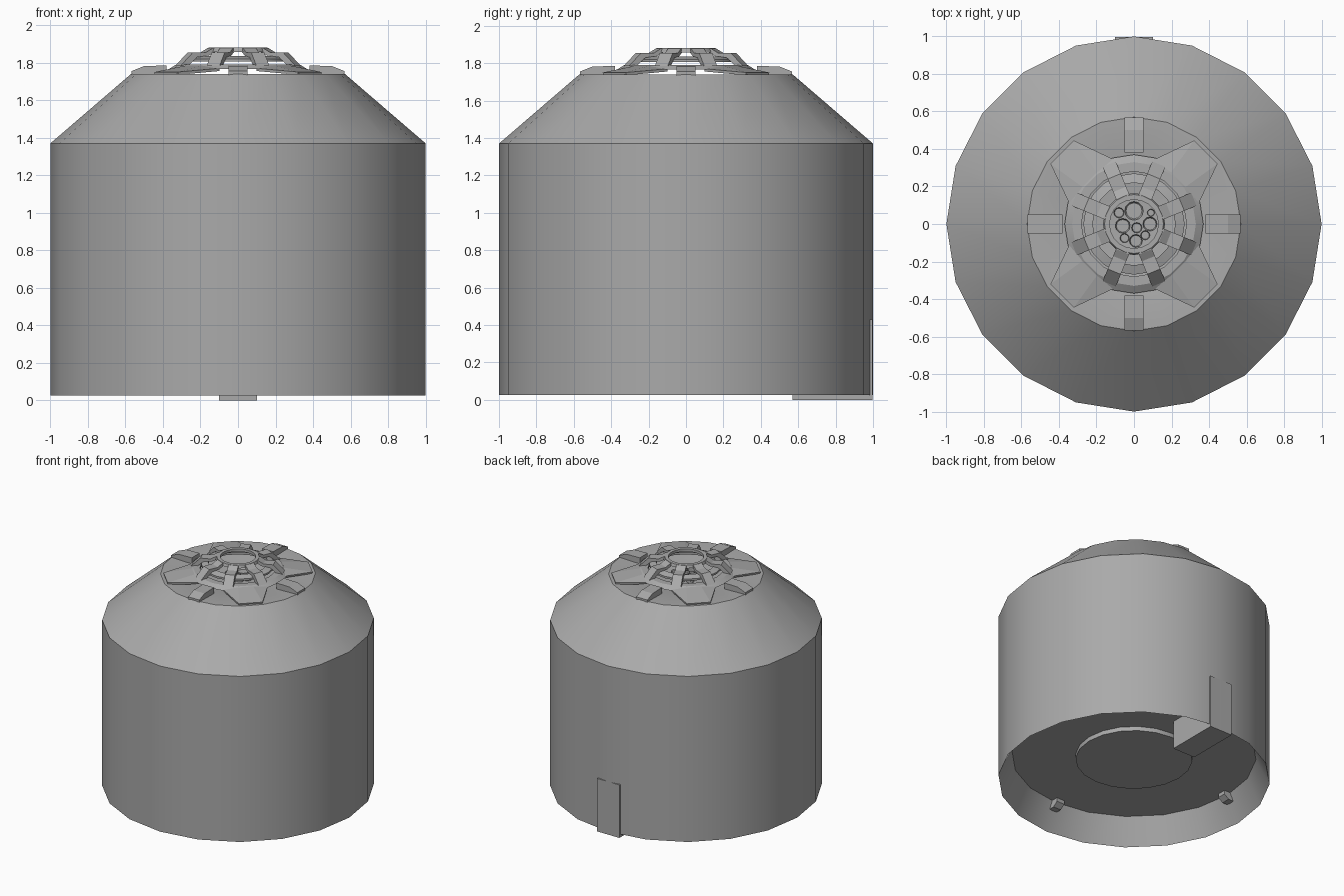
import bpy, bmesh, math
from mathutils import Matrix, Vector

cube = bpy.data.objects.get("Cube")
if cube:
    bpy.data.objects.remove(cube, do_unlink=True)

grey = bpy.data.materials.new("plain_grey")
grey.use_nodes = True
grey.diffuse_color = (0.4, 0.4, 0.4, 1)
grey.node_tree.nodes["Principled BSDF"].inputs["Base Color"].default_value = (0.4, 0.4, 0.4, 1)


def finish(name, bm, smooth=True):
    """Turn a bmesh into a named object, smooth across shallow edges."""
    bmesh.ops.remove_doubles(bm, verts=bm.verts, dist=1e-5)
    bmesh.ops.recalc_face_normals(bm, faces=bm.faces)
    mesh = bpy.data.meshes.new(name)
    bm.to_mesh(mesh)
    bm.free()
    mesh.materials.append(grey)
    if smooth:
        mesh.polygons.foreach_set("use_smooth", [True] * len(mesh.polygons))
        mesh.set_sharp_from_angle(angle=math.radians(25))
    obj = bpy.data.objects.new(name, mesh)
    bpy.context.collection.objects.link(obj)
    return obj


def lathe(name, profile, sides=20, closed=False):
    """Spin an (r, z) profile around the z axis."""
    bm = bmesh.new()
    verts = [bm.verts.new((r, 0, z)) for r, z in profile]
    pairs = list(zip(verts, verts[1:]))
    if closed:
        pairs.append((verts[-1], verts[0]))
    edges = [bm.edges.new(p) for p in pairs]
    bmesh.ops.spin(bm, geom=verts + edges, axis=(0, 0, 1), cent=(0, 0, 0),
                   angle=math.tau, steps=sides, use_duplicate=False)
    return finish(name, bm)


def rib(name, profile, width, degrees):
    """Extrude an (r, z) outline sideways and turn it around z."""
    bm = bmesh.new()
    face = bm.faces.new([bm.verts.new((r, -width / 2, z)) for r, z in profile])
    ext = bmesh.ops.extrude_face_region(bm, geom=[face])["geom"]
    moved = [g for g in ext if isinstance(g, bmesh.types.BMVert)]
    bmesh.ops.translate(bm, verts=moved, vec=(0, width, 0))
    bmesh.ops.rotate(bm, verts=bm.verts, cent=(0, 0, 0),
                     matrix=Matrix.Rotation(math.radians(degrees), 3, 'Z'))
    return finish(name, bm, False)


def box(name, low, high):
    low, high = Vector(low), Vector(high)
    bm = bmesh.new()
    bmesh.ops.create_cube(bm, size=1)
    bmesh.ops.scale(bm, verts=bm.verts, vec=high - low)
    bmesh.ops.translate(bm, verts=bm.verts, vec=(low + high) / 2)
    return finish(name, bm, False)


# Main shell: raised base disc, flared skirt, drum, cone and top floor
lathe("shell", [(0, 0.195), (0.43, 0.195), (0.43, 0.23), (0.9, 0.23), (1, 0.025),
                (1, 1.37), (0.57, 1.74), (0.36, 1.735), (0.3, 1.72), (0, 1.72)])

# Rear hatch and the duct behind it
box("rear_hatch", (-0.1, 0.97, 0), (0.1, 0.998, 0.43))
box("rear_duct", (-0.1, 0.57, 0), (0.1, 0.98, 0.24))

# Small brackets inside the skirt, and clamps on the top rim
for i in range(4):
    rib(f"skirt_bracket_{i}", [(0.84, 0.24), (0.84, 0.2), (0.88, 0.17), (0.94, 0.17), (0.91, 0.24)],
        0.07, 90 * i)
    rib(f"rim_clamp_{i}", [(0.38, 1.73), (0.38, 1.785), (0.5, 1.782), (0.568, 1.755), (0.568, 1.73)],
        0.1, 90 * i)

# Diagonal star arms: a tapered pad with a triangular web on each side
for i in range(4):
    bm = bmesh.new()
    outer, inner, web = [], [], []
    for s in (-1, 1):
        outer.append(bm.verts.new((0.542, 0.088 * s, 1.75)))
        inner.append(bm.verts.new((0.335, 0.055 * s, 1.785)))
        web.append(bm.verts.new((0.31, 0.17 * s, 1.77)))
    bm.faces.new((outer[0], outer[1], inner[1], inner[0]))
    for o, n, w in zip(outer, inner, web):
        bm.faces.new((o, n, w))
    bmesh.ops.rotate(bm, verts=bm.verts, cent=(0, 0, 0),
                     matrix=Matrix.Rotation(math.radians(45 + 90 * i), 3, 'Z'))
    arm = finish(f"star_arm_{i}", bm, False)
    solid = arm.modifiers.new("thickness", 'SOLIDIFY')
    solid.thickness = 0.015
    solid.offset = -1

# Stacked rings of the open dome
lathe("lower_ring", [(0.37, 1.765), (0.33, 1.79), (0.28, 1.79), (0.28, 1.765)], closed=True)
lathe("middle_ring", [(0.27, 1.805), (0.27, 1.82), (0.22, 1.835), (0.22, 1.81)], closed=True)
lathe("top_ring", [(0.165, 1.858), (0.157, 1.88), (0.13, 1.88), (0.13, 1.858)], closed=True)

# Bent struts linking the rings
for i in range(8):
    rib(f"dome_strut_{i}",
        [(0.14, 1.878), (0.16, 1.878), (0.2, 1.855), (0.275, 1.855), (0.345, 1.785),
         (0.3, 1.785), (0.25, 1.83), (0.19, 1.835), (0.14, 1.86)], 0.075, 22.5 + 45 * i)

# Cluster of round ports in the centre: x, y, radius
ports = [(0, 0.07, 0.05), (-0.06, -0.01, 0.04), (0.085, 0, 0.038), (0.01, -0.09, 0.035),
         (-0.08, 0.06, 0.028), (0.015, -0.02, 0.028), (-0.05, -0.075, 0.025),
         (0.09, 0.06, 0.02), (0.06, -0.06, 0.025)]
for i, (x, y, r) in enumerate(ports):
    port = lathe(f"port_{i}", [(0, 1.728), (r * 0.85, 1.728), (r, 1.738), (r, 1.715)], 12)
    port.location = (x, y, 0)
